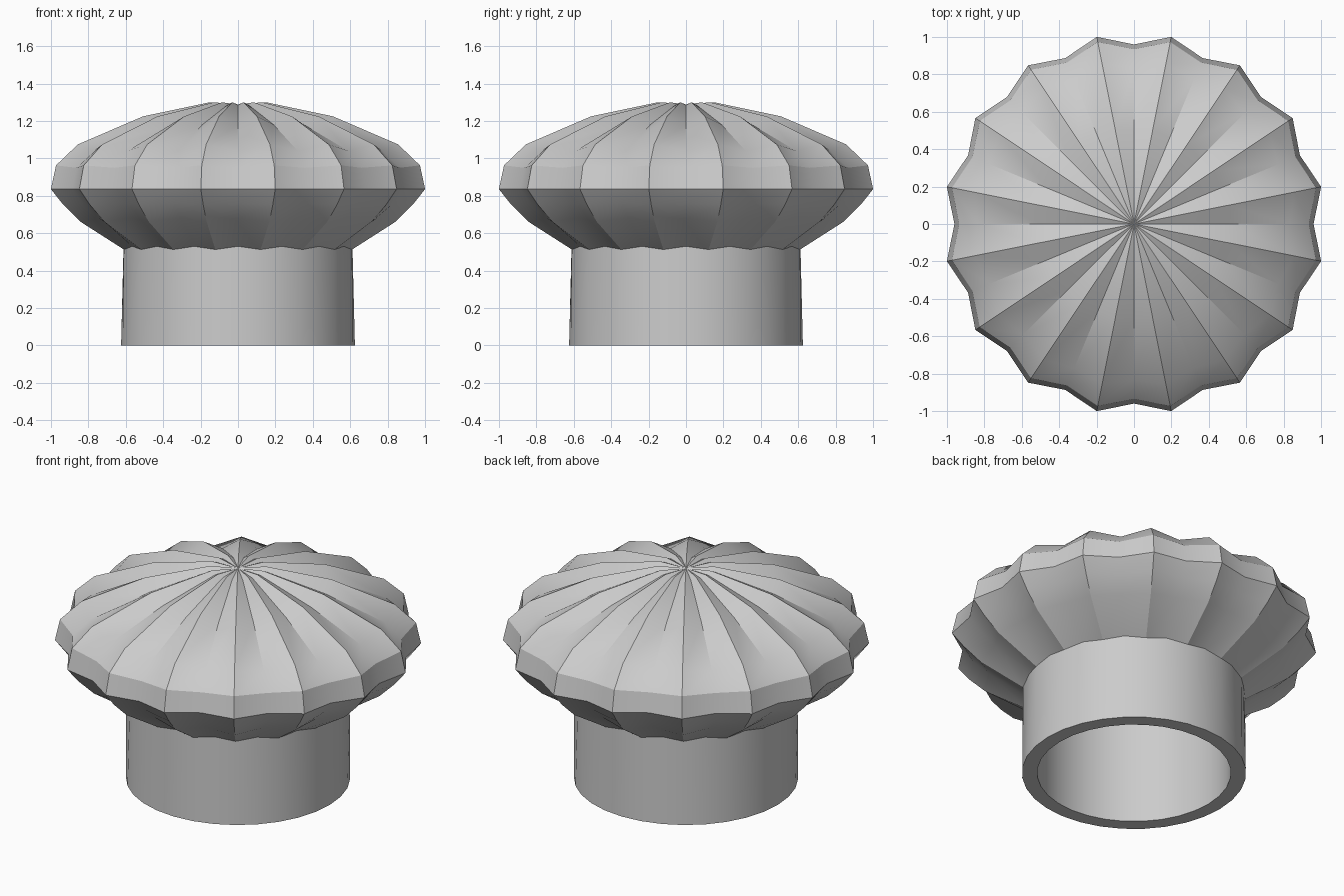
import bpy, bmesh
from math import pi, sin, cos, radians

if "Cube" in bpy.data.objects:
    bpy.data.objects.remove(bpy.data.objects["Cube"])

RIBS = 16
SEGS = RIBS * 2


def fluted_lathe(name, profile):
    """Lathe (ridge_r, ridge_z, valley_r, valley_z) rows; radius 0 is a pole."""
    bm = bmesh.new()
    rings = []
    for rr, rz, vr, vz in profile:
        if rr == 0:
            rings.append([bm.verts.new((0, 0, rz))] * SEGS)
            continue
        ring = []
        for i in range(SEGS):
            a = 2 * pi * i / SEGS
            r, z = (rr, rz) if i % 2 else (vr, vz)
            ring.append(bm.verts.new((r * cos(a), r * sin(a), z)))
        rings.append(ring)
    for a, b in zip(rings, rings[1:]):
        for i in range(SEGS):
            j = (i + 1) % SEGS
            bm.faces.new(list(dict.fromkeys((a[i], a[j], b[j], b[i]))))
    mesh = bpy.data.meshes.new(name)
    bm.to_mesh(mesh)
    bm.free()
    obj = bpy.data.objects.new(name, mesh)
    bpy.context.collection.objects.link(obj)
    bpy.ops.object.select_all(action='DESELECT')
    obj.select_set(True)
    bpy.context.view_layer.objects.active = obj
    bpy.ops.object.shade_smooth_by_angle(angle=radians(30))
    return obj


# Hollow stem: bore ceiling, bore wall, rim, outer wall
fluted_lathe("stem", [
    (0, 0.85, 0, 0.85),
    (0.54, 0.85, 0.54, 0.85),
    (0.54, 0.0, 0.54, 0.0),
    (0.625, 0.0, 0.625, 0.0),
    (0.622, 0.513, 0.612, 0.53),
])

# Fluted puffy cap, from the stem joint up to the flat crown
fluted_lathe("cap", [
    (0.622, 0.513, 0.612, 0.53),
    (0.861, 0.663, 0.81, 0.68),
    (0.954, 0.754, 0.90, 0.76),
    (1.02, 0.836, 0.96, 0.836),
    (0.992, 0.963, 0.935, 0.95),
    (0.873, 1.075, 0.835, 1.04),
    (0.518, 1.225, 0.50, 1.18),
    (0.155, 1.30, 0.15, 1.285),
    (0, 1.288, 0, 1.288),
])
